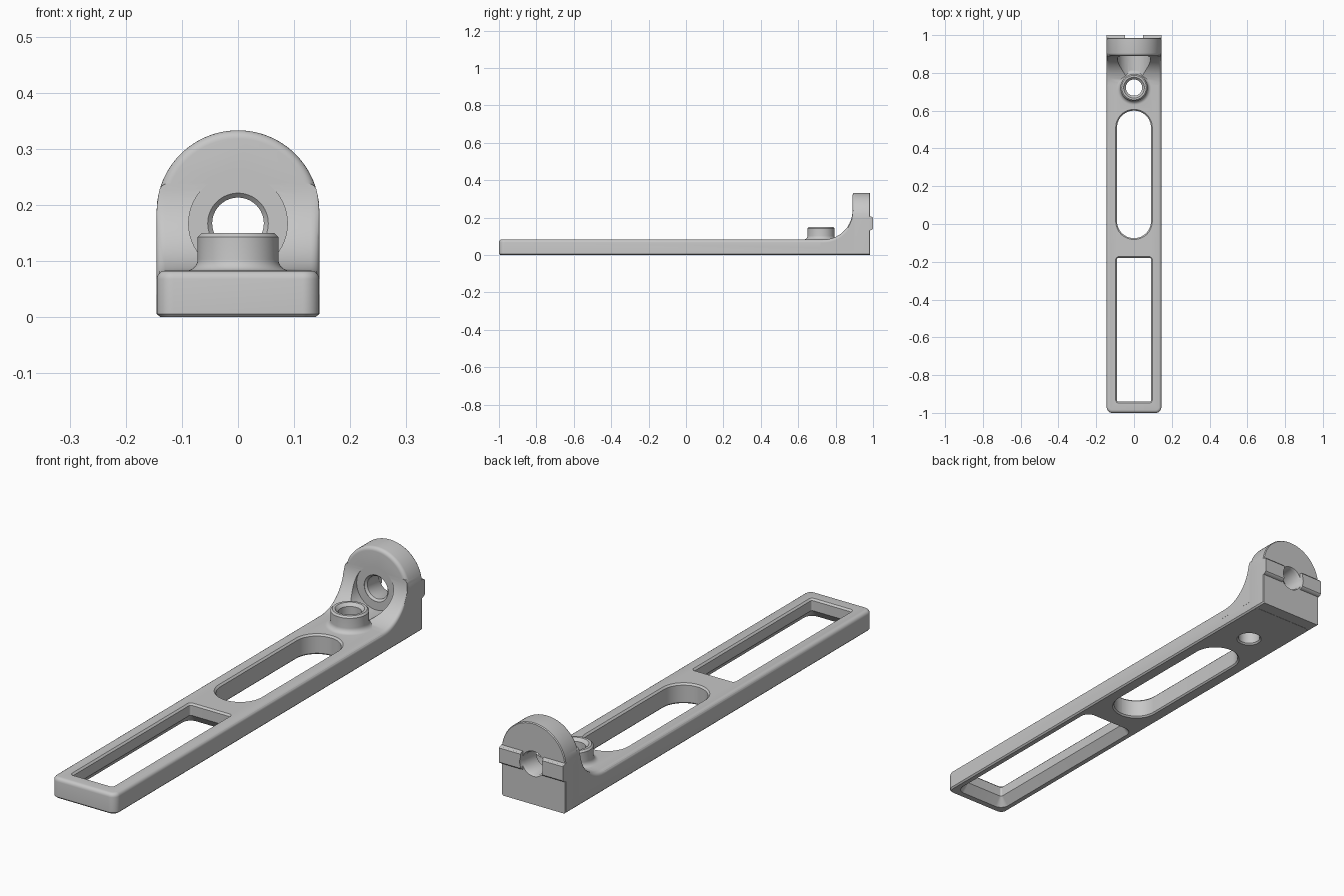
import bpy, bmesh
from math import pi, sin, cos, sqrt, radians
from mathutils import Matrix, Vector

if "Cube" in bpy.data.objects:
    bpy.data.objects.remove(bpy.data.objects["Cube"], do_unlink=True)

HALF_W, BACK, TOP, RIM = 0.145, 0.985, 0.083, 0.015
LUG_Z, HOLE_Z, BOSS_Y = 0.188, 0.167, 0.722  # arch, eye and boss centres

grey = bpy.data.materials.new("satin grey")
grey.use_nodes = True
grey.diffuse_color = (0.57, 0.57, 0.57, 1)
grey.node_tree.nodes["Principled BSDF"].inputs["Base Color"].default_value = grey.diffuse_color


def loft(name, rings):
    """Skin a stack of equal-length closed rings and cap both ends."""
    bm = bmesh.new()
    loops = [[bm.verts.new(p) for p in ring] for ring in rings]
    for a, b in zip(loops, loops[1:]):
        for i in range(len(a)):
            j = (i + 1) % len(a)
            bm.faces.new((a[i], a[j], b[j], b[i]))
    bm.faces.new(loops[0])
    bm.faces.new(loops[-1])
    bmesh.ops.recalc_face_normals(bm, faces=bm.faces)
    mesh = bpy.data.meshes.new(name)
    bm.to_mesh(mesh)
    bm.free()
    mesh.materials.append(grey)
    obj = bpy.data.objects.new(name, mesh)
    bpy.context.collection.objects.link(obj)
    return obj


def arc(cx, cy, r, start, end, steps):
    angles = [radians(start + (end - start) * i / steps) for i in range(steps + 1)]
    return [(cx + r * cos(a), cy + r * sin(a)) for a in angles]


def rounded_rect(hx, y0, y1, r, z):
    pts = []
    for cx, cy, start in ((hx - r, y1 - r, 0), (r - hx, y1 - r, 90),
                          (r - hx, y0 + r, 180), (hx - r, y0 + r, 270)):
        pts += arc(cx, cy, r, start, start + 90, 12)
    return [(x, y, z) for x, y in pts]


def lathe(name, profile, centre, along_y=False, steps=64):
    """Stack of circles from (radius, distance) pairs, along z or along y."""
    turn = Matrix.Rotation(-pi / 2, 4, 'X') if along_y else Matrix()
    rings = [[Vector(centre) + turn @ Vector((r * cos(2 * pi * i / steps), r * sin(2 * pi * i / steps), d))
              for i in range(steps)] for r, d in profile]
    return loft(name, rings)


def combine(obj, other, operation):
    """Apply a boolean and discard the helper."""
    mod = obj.modifiers.new("combine", 'BOOLEAN')
    mod.object, mod.operation, mod.solver = other, operation, 'EXACT'
    deps = bpy.context.evaluated_depsgraph_get()
    result = bpy.data.meshes.new_from_object(obj.evaluated_get(deps))
    obj.modifiers.clear()
    obj.data = result
    bpy.data.objects.remove(other, do_unlink=True)


# Flat bar with rounded top rim and chamfered underside
levels = [(0.006, 0), (0, 0.006)] + [(RIM - d, z) for d, z in arc(0, TOP - RIM, RIM, 0, 90, 4)]
levels[:2] = [(0.006, 0), (0, 0.006)]
bracket = loft("bracket", [rounded_rect(HALF_W - 0.0003 - g, g - 1, 0.94 - g, 0.03 - g, z)
                           for g, z in levels])


# Sweep rising from the bar into the lug, its rim rounded and narrowed by the arch
def sweep_section(y, h):
    def half(z):
        return sqrt(HALF_W ** 2 - max(0, z - LUG_Z) ** 2) - 0.0001
    shoulder = h - RIM
    heights = [0.04 + (shoulder - 0.04) * k / 10 for k in range(10)]
    right = [(half(z), z) for z in heights]
    right += arc(half(shoulder) - RIM, shoulder, RIM, 0, 90, 4)
    return [(x, y, z) for x, z in right] + [(-x, y, z) for x, z in reversed(right)]


curve = [(0.72, 0.0825)] + arc(0.735, 0.238, 0.155, -90, 0, 20) + [(0.905, 0.238)]
combine(bracket, loft("sweep", [sweep_section(y, h) for y, h in curve]), 'UNION')


# Upright arched lug with a rounded front rim
def arch(g, y):
    w = HALF_W - g
    pts = [(-w, 0.006), (0.006 - w, 0.0005), (w - 0.006, 0.0005), (w, 0.006)]
    return [(x, y, z) for x, z in pts + arc(0, LUG_Z, w, 0, 180, 48)]


front_rim = [(RIM - a, 0.89 + RIM - b) for a, b in arc(0, 0, RIM, 90, 0, 5)]
lug = [arch(g, y) for g, y in front_rim] + [arch(0, BACK - 0.004), arch(0.003, BACK)]
combine(bracket, loft("lug", lug), 'UNION')

# Round pocket in front of the lug, cut before the boss is added
combine(bracket, lathe("pocket", [(0.088, 0.745), (0.088, 0.892)], (0, 0, HOLE_Z), True), 'DIFFERENCE')

# Boss with a flared foot
flare = list(reversed(arc(0.092, 0.103, 0.02, 180, 270, 6)))
boss = [(0.092, 0.07)] + flare + [(0.072, 0.143), (0.065, 0.15)]
combine(bracket, lathe("boss", boss, (0, BOSS_Y, 0)), 'UNION')

# Locating keys either side of the eye on the back face
key = [(0.975, 0.132), (0.986, 0.132), (0.997, 0.137), (1, 0.141),
       (1, 0.199), (0.997, 0.203), (0.986, 0.207), (0.975, 0.207)]
for s in (-1, 1):
    combine(bracket, loft("key", [[(s * x, y, z) for y, z in key] for x in (0.048, 0.1447)]), 'UNION')

# Bolt holes through the boss and the lug, with chamfered mouths
combine(bracket, lathe("boss_hole", [(0.05, -0.001), (0.043, 0.006), (0.043, 0.138), (0.056, 0.151)],
                       (0, BOSS_Y, 0)), 'DIFFERENCE')
combine(bracket, lathe("lug_hole", [(0.054, 0.88), (0.054, 0.893), (0.046, 0.901), (0.046, 0.975),
                                    (0.052, 0.986), (0.052, 1.01)], (0, 0, HOLE_Z), True), 'DIFFERENCE')


# Long slots: a straight-sided round one and one flared open underneath
def slot(name, y0, y1, r, steps):
    rings = [rounded_rect(0.09 + g, y0 - g, y1 + g, r + g, z) for z, g in steps]
    combine(bracket, loft(name, rings), 'DIFFERENCE')


slot("round_slot", -0.075, 0.6, 0.0899, [(-0.001, 0.007), (0.006, 0), (0.076, 0), (0.084, 0.008)])
slot("square_slot", -0.94, -0.18, 0.008, [(-0.001, 0.03), (0.035, 0), (0.076, 0), (0.084, 0.008)])

# Smooth shading with crisp edges
for o in bpy.context.selected_objects:
    o.select_set(False)
bracket.select_set(True)
bpy.context.view_layer.objects.active = bracket
bpy.ops.object.shade_smooth_by_angle(angle=radians(30))
